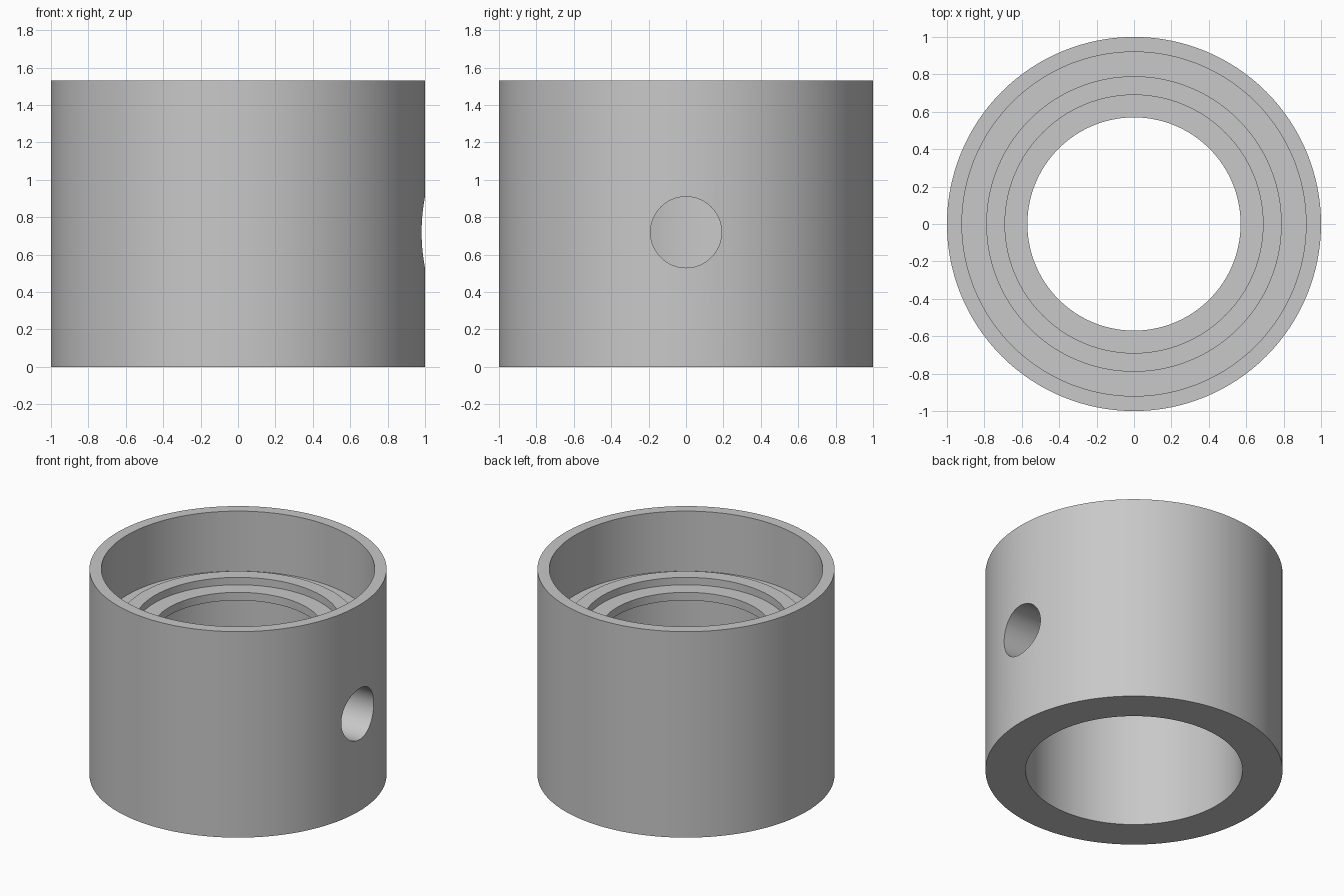
import bpy, bmesh, math

cube = bpy.data.objects.get("Cube")
if cube:
    bpy.data.objects.remove(cube, do_unlink=True)

SEGMENTS = 128

grey = bpy.data.materials.new("plain grey")
grey.use_nodes = True
colour = (0.58, 0.58, 0.58, 1)
grey.diffuse_color = colour
grey.node_tree.nodes["Principled BSDF"].inputs["Base Color"].default_value = colour


def lathe(name, profile):
    """Revolve a closed (radius, height) profile about z."""
    bm = bmesh.new()
    verts = [bm.verts.new((r, 0, z)) for r, z in profile]
    edges = [bm.edges.new((v, verts[(i + 1) % len(verts)])) for i, v in enumerate(verts)]
    bmesh.ops.spin(bm, geom=verts + edges, axis=(0, 0, 1), cent=(0, 0, 0),
                   angle=math.tau, steps=SEGMENTS, use_merge=True)
    bmesh.ops.remove_doubles(bm, verts=bm.verts, dist=1e-5)
    bmesh.ops.recalc_face_normals(bm, faces=bm.faces)
    mesh = bpy.data.meshes.new(name)
    bm.to_mesh(mesh)
    bm.free()
    mesh.materials.append(grey)
    obj = bpy.data.objects.new(name, mesh)
    bpy.context.collection.objects.link(obj)
    return obj


# Sleeve: lower bore, thin inner lip, raised seat ring and upper counterbore
sleeve = lathe("sleeve", [
    (1.0, 0), (1.0, 1.53), (0.92, 1.53),
    (0.92, 1.085), (0.79, 1.085), (0.79, 1.145), (0.69, 1.145),
    (0.69, 1.09), (0.57, 1.09), (0.57, 1.03),
    (0.73, 1.03), (0.73, 0),
])

# Round side hole through one wall
bpy.ops.mesh.primitive_cylinder_add(vertices=64, radius=0.19, depth=0.8,
                                    location=(0.8, 0, 0.72), rotation=(0, math.pi / 2, 0))
cutter = bpy.context.object
cutter.name = "side_hole_cutter"
cutter.data.materials.append(grey)
cutter.hide_render = True

hole = sleeve.modifiers.new("side hole", 'BOOLEAN')
hole.operation = 'DIFFERENCE'
hole.solver = 'EXACT'
hole.object = cutter

bpy.ops.object.select_all(action='DESELECT')
sleeve.select_set(True)
bpy.context.view_layer.objects.active = sleeve
bpy.ops.object.modifier_apply(modifier=hole.name)
bpy.data.objects.remove(cutter, do_unlink=True)
bpy.ops.object.shade_smooth_by_angle(angle=math.radians(30))
